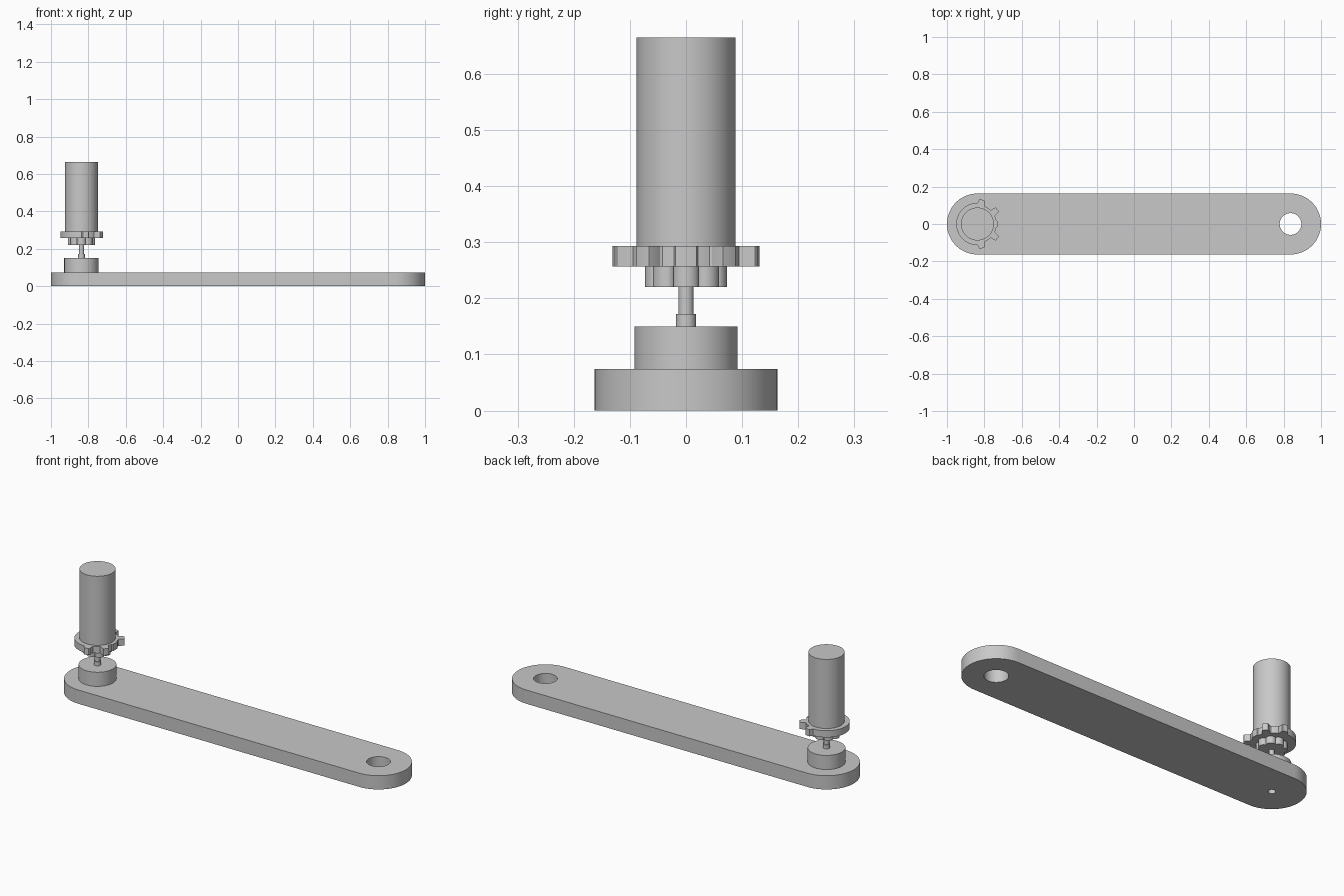
import bpy, bmesh
from math import sin, cos, pi, radians, degrees

if "Cube" in bpy.data.objects:
    bpy.data.objects.remove(bpy.data.objects["Cube"], do_unlink=True)

grey = bpy.data.materials.new("light_grey")
grey.use_nodes = True
colour = (0.58, 0.58, 0.58, 1)
grey.diffuse_color = colour
grey.node_tree.nodes["Principled BSDF"].inputs["Base Color"].default_value = colour

END = 0.837      # distance of each arm pivot from the middle


def polar(radius, cx, n=64):
    """Closed outline round (cx, 0); radius is a number or a function of angle."""
    f = radius if callable(radius) else lambda a: radius
    angles = [2 * pi * i / n for i in range(n)]
    return [(cx + f(a) * cos(a), f(a) * sin(a)) for a in angles]


def plate(name, z0, z1, *outlines):
    """Extrude a filled outline; any inner outlines become holes."""
    curve = bpy.data.curves.new(name, "CURVE")
    curve.dimensions = "2D"
    curve.fill_mode = "BOTH"
    curve.extrude = (z1 - z0) / 2
    for outline in outlines:
        spline = curve.splines.new("POLY")
        spline.points.add(len(outline) - 1)
        for point, (x, y) in zip(spline.points, outline):
            point.co = (x, y, 0, 1)
        spline.use_cyclic_u = True
    helper = bpy.data.objects.new(name + "_outline", curve)
    bpy.context.collection.objects.link(helper)
    graph = bpy.context.evaluated_depsgraph_get()
    mesh = bpy.data.meshes.new_from_object(helper.evaluated_get(graph))
    bpy.data.objects.remove(helper, do_unlink=True)
    bpy.data.curves.remove(curve)

    # Weld the caps to the walls and lift to height
    bm = bmesh.new()
    bm.from_mesh(mesh)
    bmesh.ops.remove_doubles(bm, verts=bm.verts, dist=0.00005)
    bmesh.ops.recalc_face_normals(bm, faces=bm.faces)
    bmesh.ops.translate(bm, verts=bm.verts, vec=(0, 0, (z0 + z1) / 2))
    bm.to_mesh(mesh)
    bm.free()
    mesh.name = name
    mesh.materials.clear()
    mesh.materials.append(grey)
    obj = bpy.data.objects.new(name, mesh)
    bpy.context.collection.objects.link(obj)
    bpy.ops.object.select_all(action="DESELECT")
    obj.select_set(True)
    bpy.context.view_layer.objects.active = obj
    bpy.ops.object.shade_smooth_by_angle(angle=radians(30))
    return obj


def stadium(radius, n=32):
    """Long slot outline with a half circle at each end."""
    pts = []
    for side, start in ((1, -pi / 2), (-1, pi / 2)):
        for i in range(n + 1):
            a = start + pi * i / n
            pts.append((side * END + radius * cos(a), radius * sin(a)))
    return pts


def ear_radius(a):
    """Round flange with two small ears on each side of the +x half."""
    d = abs(degrees(a if a <= pi else a - 2 * pi))
    base = 0.113 if d > 80 else 0.102
    if d < 12:
        base = 0.107
    for centre in (36, 79):
        t = max(0, min(1, (11 - abs(d - centre)) / 5))
        base += (0.132 - base) * t * t * (3 - 2 * t)
    return base


def lobe_radius(a):
    """Eight rounded lobes with sharp valleys between them."""
    return 0.059 + 0.014 * abs(cos(4 * a)) ** 0.6


# Arm with a large pivot hole and a small shaft bore
plate("arm", 0, 0.074, stadium(0.163), polar(0.058, END), polar(0.018, -END, 32))

# Hub standing on the arm
plate("hub", 0.074, 0.15, polar(0.092, -END))

# Stepped shaft
plate("shaft_collar", 0.15, 0.172, polar(0.018, -END, 32))
plate("shaft", 0.172, 0.22, polar(0.0135, -END, 32))

# Lobed coupling and eared flange under the motor
plate("lobed_coupling", 0.22, 0.257, polar(lobe_radius, -END, 160))
plate("eared_flange", 0.257, 0.293, polar(ear_radius, -END, 180))

# Motor body
plate("motor_body", 0.293, 0.665, polar(0.088, -END))
